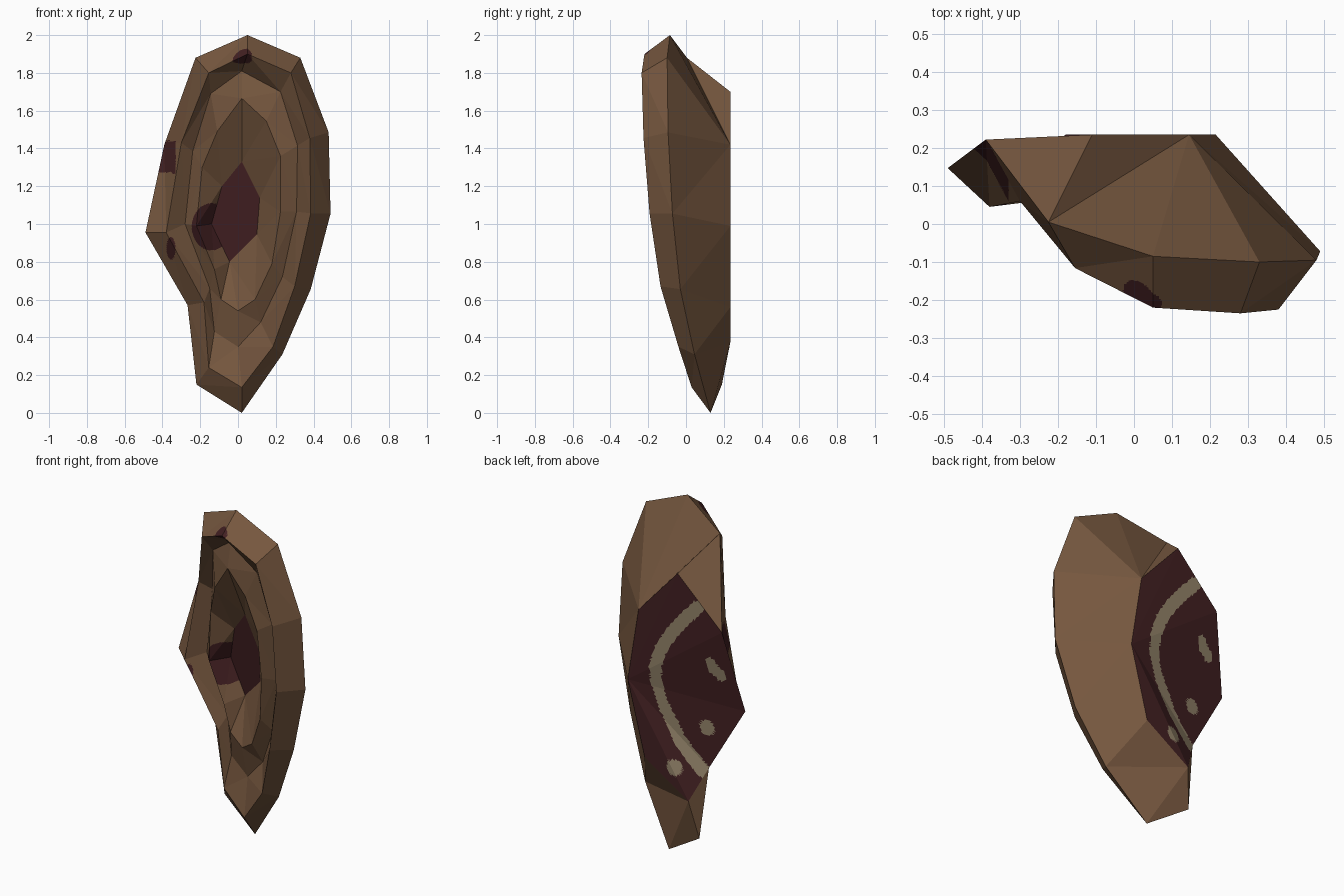
import bpy, bmesh
from mathutils import Vector

if "Cube" in bpy.data.objects:
    bpy.data.objects.remove(bpy.data.objects["Cube"])


def material(name, rgb):
    m = bpy.data.materials.new(name)
    m.diffuse_color = (*rgb, 1)
    m.use_nodes = True
    m.node_tree.nodes["Principled BSDF"].inputs["Base Color"].default_value = m.diffuse_color
    return m


# Twelve-sided rings, clockwise from the top as seen from the front
outer = [(.05, -.085, 2), (.33, -.1, 1.88), (.48, -.095, 1.485), (.49, -.072, 1.055),
         (.385, -.03, .655), (.235, .045, .31), (.02, .13, 0), (-.22, .19, .15),
         (-.267, .168, .57), (-.49, .147, .955), (-.39, .222, 1.42), (-.225, .005, 1.88)]
rim = [(.05, -.22, 1.9), (.28, -.235, 1.8), (.38, -.225, 1.455), (.385, -.193, 1.057),
       (.30, -.135, .67), (.185, -.04, .35), (.02, .03, .135), (-.155, .09, .24),
       (-.18, .07, .585), (-.38, .045, .955), (-.30, .06, 1.43), (-.155, -.116, 1.8)]


# Inner rings ripple in and out below the tilted plane of the rim
def sunk(points, depth):
    return [(x, .074 - .31 * x - .14 * z + depth + sum(extra), z) for x, z, *extra in points]


valley = sunk([(.02, 1.81), (.225, 1.70), (.315, 1.415), (.31, 1.065), (.235, .72), (.12, .48),
               (0, .35, -.025), (-.125, .43, -.025), (-.15, .66), (-.28, 1.0),
               (-.24, 1.385, .06), (-.145, 1.69)], .09)
ridge = sunk([(.02, 1.665), (.15, 1.545), (.225, 1.36), (.225, 1.065), (.18, .79), (.09, .6),
              (0, .54), (-.09, .6), (-.125, .76), (-.22, .99), (-.19, 1.3, .025),
              (-.11, 1.49)], .04)
floor = sunk([(.02, 1.33), (.115, 1.14), (.1, .945), (-.045, .8), (-.14, 1.0), (-.085, 1.2)], .155)
floor_join = [0, 0, 1, 1, 2, 2, 3, 3, 4, 4, 5, 5]
# Flat back corners, and the one each outer point joins
back = [(-.11, .235, 1.70), (.145, .235, 1.42), (.215, .235, .99),
        (.105, .235, .56), (-.18, .235, .375)]
back_join = [1, 1, 1, 2, 2, 3, 4, 4]

bm = bmesh.new()


def ring(pts):
    return [bm.verts.new(p) for p in pts]


def face(vs, mat=0):
    vs = list(dict.fromkeys(vs))
    if len(vs) > 2:
        bm.faces.new(vs).material_index = mat


def bridge(a, b):
    for i in range(12):
        j = (i + 1) % 12
        face([a[i], a[j], b[j], b[i]])


o, r, v, d = map(ring, (outer, rim, valley, ridge))
f, k = ring(floor), ring(back)
fl = [f[i] for i in floor_join]
bk = [k[i] for i in back_join] + o[8:11] + [k[0]]

# Shell walls: rim, ripples and hollow
for a, b in ((o, r), (r, v), (v, d), (d, fl)):
    bridge(a, b)
face(f, 1)
# Back shoulder, joining the flat back to the outer ring
for i in (0, 1, 2, 3, 4, 5, 6, 7, 10):
    face([o[i + 1], o[i], bk[i], bk[i + 1]])
face([o[0], o[11], k[1]])
face([o[11], k[0], k[1]])
# Flat back, as a fan from its right-hand corner
loop = [k[2], k[3], k[4], o[8], o[9], o[10], k[0], k[1]]
for i in range(1, 7):
    face([loop[0], loop[i], loop[i + 1]], 1)

bmesh.ops.recalc_face_normals(bm, faces=bm.faces)
bmesh.ops.triangulate(bm, faces=bm.faces)
# Fine flat cuts so that painted patches get crisp outlines
bmesh.ops.subdivide_edges(bm, edges=bm.edges, cuts=34, use_grid_fill=True)

# Painted marks on the back, as x and z
arc = [Vector(p) for p in ((-.24, 1.535), (-.16, 1.45), (-.07, 1.34), (.005, 1.22), (.04, 1.11),
                           (.04, 1.0), (.005, .89), (-.10, .70), (-.17, .62), (-.24, .55))]
bar = [Vector((-.305, 1.21)), Vector((-.325, 1.17)), Vector((-.36, 1.145))]
dots = [Vector((-.084, .546)), Vector((-.26, .806))]
# Dark oval spots on the front: centre and radii
ovals = [((.02, -.195, 1.885), (.056, .06, .05)),
         ((-.355, .05, .87), (.024, .2, .06)),
         ((-.14, .05, .985), (.105, .5, .125))]


def near_path(p, path, width):
    for a, b in zip(path, path[1:]):
        t = max(0, min(1, (p - a).dot(b - a) / (b - a).length_squared))
        if (p - a.lerp(b, t)).length < width:
            return True
    return False


for q in bm.faces:
    c = q.calc_center_median()
    flat = Vector((c.x, c.z))
    if q.material_index == 1:
        if q.normal.y > 0 and (near_path(flat, arc, .037) or near_path(flat, bar, .035)
                               or any((flat - p).length < .046 for p in dots)):
            q.material_index = 2
    elif q.normal.y < .2:
        oval = any(sum(((a - b) / s) ** 2 for a, b, s in zip(c, mid, size)) < 1
                   for mid, size in ovals)
        left_edge = c.x < -.33 and 1.27 < c.z < 1.44
        if oval or left_edge:
            q.material_index = 1

mesh = bpy.data.meshes.new("shell")
bm.to_mesh(mesh)
bm.free()
for m in (material("brown shell", (.18, .095, .049)),
          material("dark maroon", (.055, .0145, .016)),
          material("dull cream", (.30, .235, .145))):
    mesh.materials.append(m)
obj = bpy.data.objects.new("shell", mesh)
bpy.context.collection.objects.link(obj)
